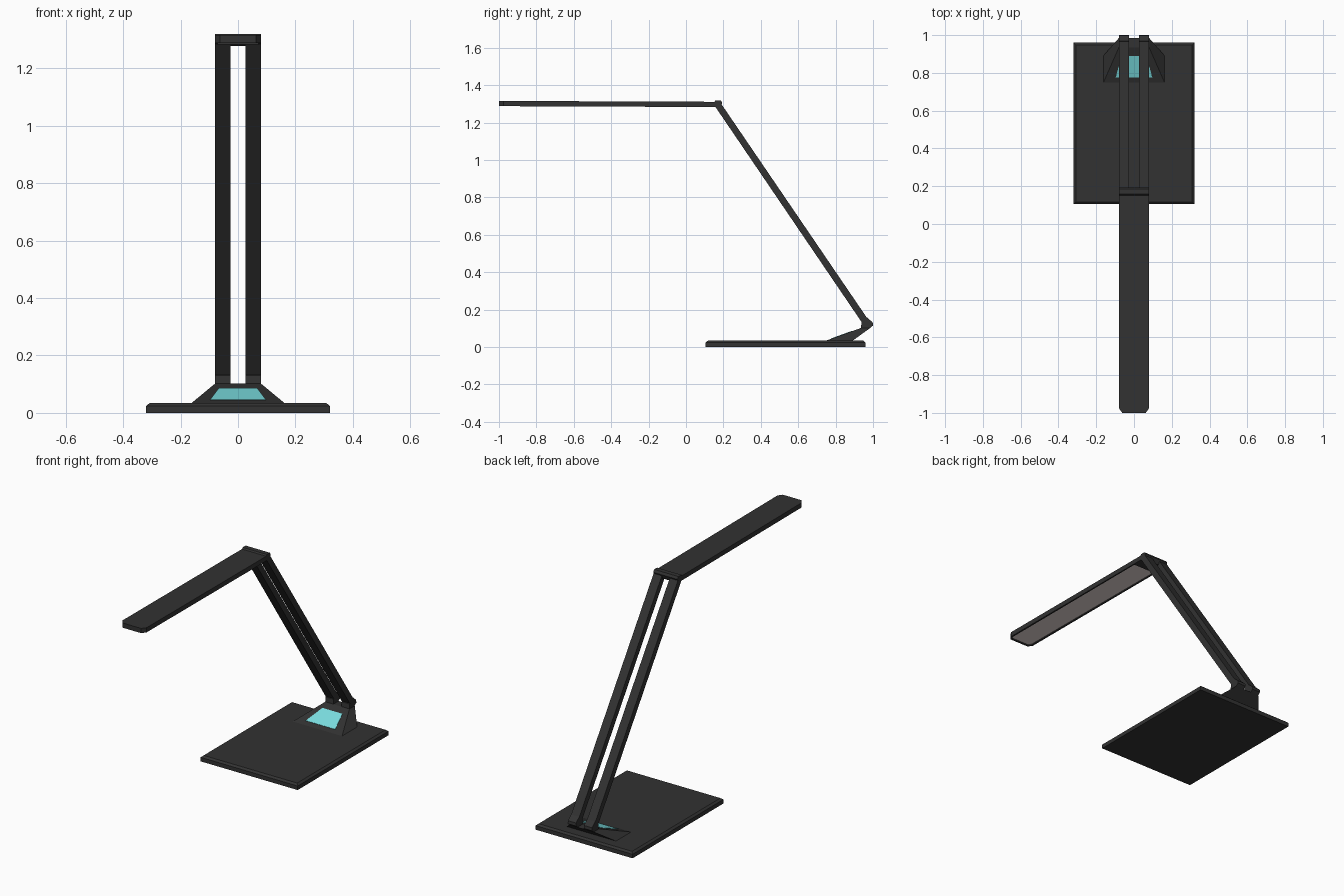
import bpy, bmesh
from mathutils import Vector

cube = bpy.data.objects.get("Cube")
if cube:
    bpy.data.objects.remove(cube, do_unlink=True)


def material(name, rgb):
    m = bpy.data.materials.new(name)
    m.use_nodes = True
    m.diffuse_color = (*rgb, 1)
    m.node_tree.nodes["Principled BSDF"].inputs["Base Color"].default_value = (*rgb, 1)
    return m


black = material("charcoal black", (0.032, 0.032, 0.032))
teal = material("display teal", (0.2, 0.74, 0.76))
diffuser = material("warm white diffuser", (0.8, 0.7, 0.67))


def finish(bm, name, *mats):
    bmesh.ops.recalc_face_normals(bm, faces=bm.faces)
    mesh = bpy.data.meshes.new(name)
    bm.to_mesh(mesh)
    bm.free()
    for m in mats:
        mesh.materials.append(m)
    ob = bpy.data.objects.new(name, mesh)
    bpy.context.collection.objects.link(ob)


def loft(bottom, top):
    """Solid between two matching rings of points."""
    bm = bmesh.new()
    a = [bm.verts.new(p) for p in bottom]
    b = [bm.verts.new(p) for p in top]
    bm.faces.new(a)
    bm.faces.new(b)
    for i in range(len(a)):
        j = (i + 1) % len(a)
        bm.faces.new((a[i], a[j], b[j], b[i]))
    bmesh.ops.recalc_face_normals(bm, faces=bm.faces)
    return bm


def side_profile(name, yz, x0, x1):
    """Extrude a side outline across x."""
    bm = loft([(x0, y, z) for y, z in yz], [(x1, y, z) for y, z in yz])
    finish(bm, name, black)


def rect(w, y0, y1, z):
    return [(-w, y0, z), (w, y0, z), (w, y1, z), (-w, y1, z)]


# Base plate with a chamfered upper edge
bm = loft(rect(0.32, 0.105, 0.96, 0), rect(0.32, 0.105, 0.96, 0.024))
finish(bm, "base_plate", black)
bm = loft(rect(0.32, 0.105, 0.96, 0.024), rect(0.308, 0.117, 0.948, 0.034))
finish(bm, "base_top", black)

# Sloping bracket that carries the hinge
bm = loft(rect(0.167, 0.737, 0.885, 0.03), rect(0.08, 0.935, 0.985, 0.102))
finish(bm, "bracket", black)

# Thin display plate lying on the front slope of the bracket
slope = Vector((0, 0.198, 0.072))
normal = Vector((0, -0.072, 0.198)).normalized()
low, high = [Vector((0, 0.737, 0.03)) + slope * t for t in (0.2, 0.77)]
ring = [low + Vector((-0.097, 0, 0)), low + Vector((0.097, 0, 0)),
        high + Vector((0.066, 0, 0)), high + Vector((-0.066, 0, 0))]
finish(loft(ring, [p + normal * 0.002 for p in ring]), "display", teal)

# Twin arms with their lower hinge knuckles
arm = [(0.158, 1.283), (0.19, 1.298), (0.982, 0.135), (0.953, 0.113)]
knuckle = [(0.935, 0.095), (0.975, 0.095), (1, 0.115), (0.998, 0.132), (0.968, 0.158), (0.938, 0.13)]
for side, s in (("left", 1), ("right", -1)):
    side_profile(side + "_arm", arm, s * 0.026, s * 0.08)
    side_profile(side + "_knuckle", knuckle, s * 0.026, s * 0.08)

# Upper hinge block
hinge = [(0.148, 1.29), (0.165, 1.278), (0.182, 1.278), (0.194, 1.305), (0.186, 1.319), (0.158, 1.319), (0.148, 1.308)]
side_profile("top_hinge", hinge, -0.08, 0.08)

# Lamp head: chamfered tip, recessed diffuser stopping short of the hinge
outline = [(-0.08, 0.16), (-0.08, -0.975), (-0.062, -1), (0.062, -1), (0.08, -0.975), (0.08, 0.16)]


def tilt(y, z):
    return z - 0.004 * y


bm = loft([(x, y, tilt(y, 1.284)) for x, y in outline], [(x, y, tilt(y, 1.312)) for x, y in outline])
bm.faces.ensure_lookup_table()
under = bm.faces[0]
bmesh.ops.inset_region(bm, faces=[under], thickness=0.011)
for v in under.verts:
    if v.co.y > 0:
        v.co.y, v.co.z = 0.09, tilt(0.09, 1.284)
inner = bmesh.ops.extrude_face_region(bm, geom=[under])
panel = [f for f in inner["geom"] if isinstance(f, bmesh.types.BMFace)][0]
bmesh.ops.translate(bm, verts=panel.verts, vec=(0, 0, 0.006))
if under.is_valid:
    bmesh.ops.delete(bm, geom=[under], context="FACES_ONLY")
panel.material_index = 1
finish(bm, "lamp_head", black, diffuser)
